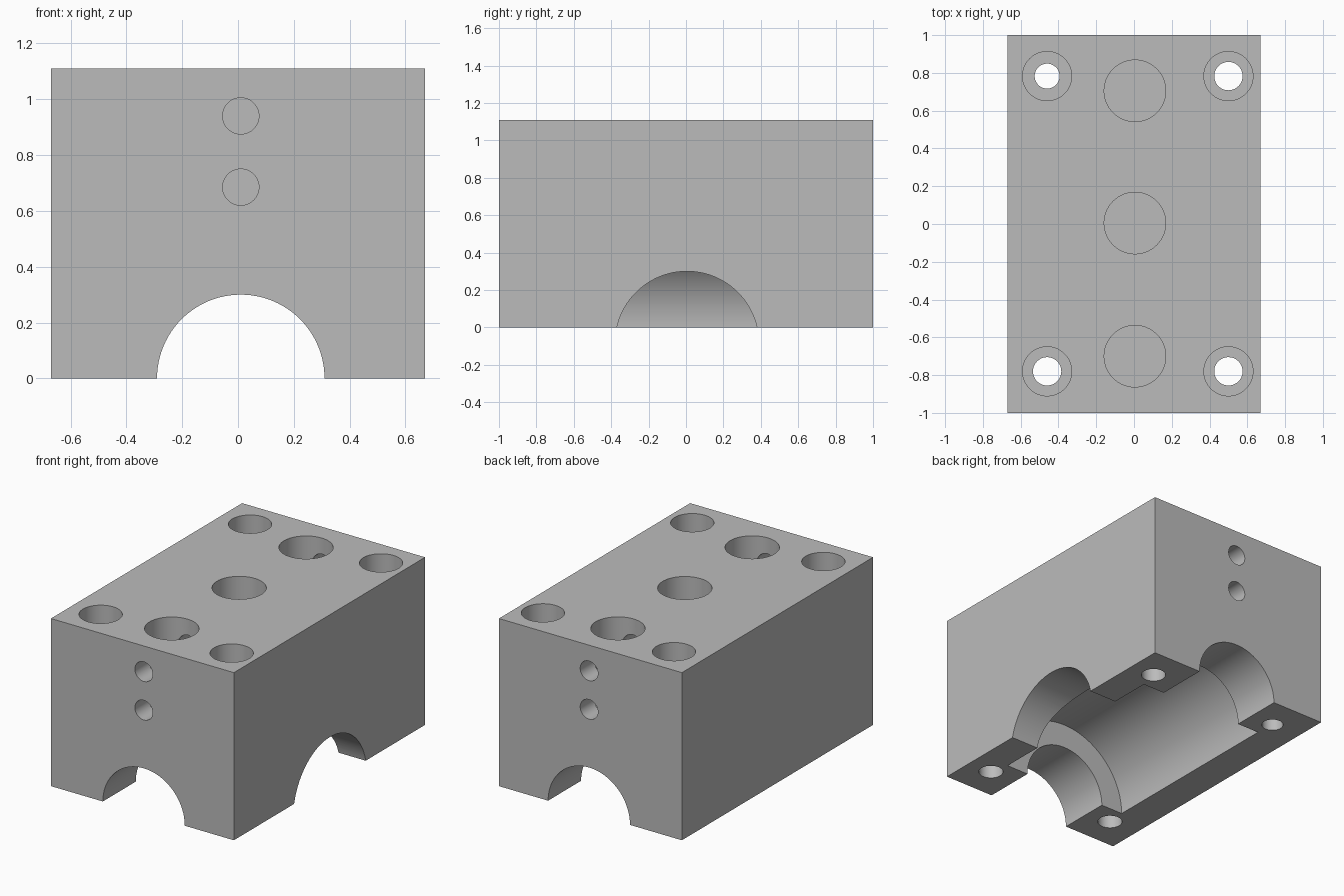
import bpy
import math

cube = bpy.data.objects.get("Cube")
if cube:
    bpy.data.objects.remove(cube, do_unlink=True)

WIDTH, LENGTH, HEIGHT = 1.34, 2.0, 1.11
MID = 0.01  # x of the bore axis

# Single plain grey
grey = bpy.data.materials.new("plain_grey")
grey.use_nodes = True
colour = (0.5, 0.5, 0.5, 1)
grey.diffuse_color = colour
grey.node_tree.nodes["Principled BSDF"].inputs["Base Color"].default_value = colour

# Solid block
bpy.ops.mesh.primitive_cube_add(size=1, location=(0, 0, HEIGHT / 2))
block = bpy.context.object
block.name = "bearing_block"
block.scale = (WIDTH, LENGTH, HEIGHT)
bpy.ops.object.transform_apply(location=True, rotation=True, scale=True)
block.data.materials.append(grey)

ROTATION = {"x": (0, math.pi / 2, 0), "y": (math.pi / 2, 0, 0), "z": (0, 0, 0)}


def drill(name, axis, centre, radius, start, end, sides=64):
    """Cut a round hole along an axis, from start to end on that axis."""
    place = list(centre)
    place["xyz".index(axis)] = (start + end) / 2
    bpy.ops.mesh.primitive_cylinder_add(vertices=sides, radius=radius, depth=end - start,
                                        location=place, rotation=ROTATION[axis])
    cutter = bpy.context.object
    cutter.name = name
    cutter.hide_render = True
    cutter.data.materials.append(grey)
    bpy.context.view_layer.objects.active = block
    cut = block.modifiers.new(name, "BOOLEAN")
    cut.operation = "DIFFERENCE"
    cut.solver = "EXACT"
    cut.object = cutter
    bpy.ops.object.modifier_apply(modifier=cut.name)
    bpy.data.objects.remove(cutter, do_unlink=True)


# Long shaft bore, wider chamber in the middle, and the opening on one side
drill("shaft_bore", "y", (MID, 0, 0), 0.30, -1.2, 1.2, 96)
drill("chamber", "y", (MID, 0, 0), 0.46, -0.655, 0.655, 128)
drill("side_opening", "x", (0, 0.005, -0.084), 0.384, 0.1, 0.9, 96)

# Blind wells along the top
for y in (-0.70, 0.005, 0.705):
    drill("top_well", "z", (0.005, y, 0), 0.163, 0.57, 1.3)

# Pairs of cross channels from each end, running through the outer wells
for z in (0.685, 0.94):
    drill("front_channel", "y", (MID, 0, z), 0.065, -1.2, -0.4, 48)
    drill("back_channel", "y", (MID, 0, z), 0.065, 0.4, 1.2, 48)

# Counterbored bolt holes in the corners
for x in (-0.46, 0.50):
    for y in (-0.78, 0.783):
        radius = 0.066 if x < 0 < y else 0.075
        drill("bolt_head_recess", "z", (x, y, 0), 0.13, 0.70, 1.3)
        drill("bolt_hole", "z", (x, y, 0), radius, -0.2, 1.2, 48)

# Smooth bores with crisp edges
bpy.ops.object.select_all(action="DESELECT")
block.select_set(True)
bpy.context.view_layer.objects.active = block
bpy.ops.object.shade_smooth_by_angle(angle=math.radians(30))
